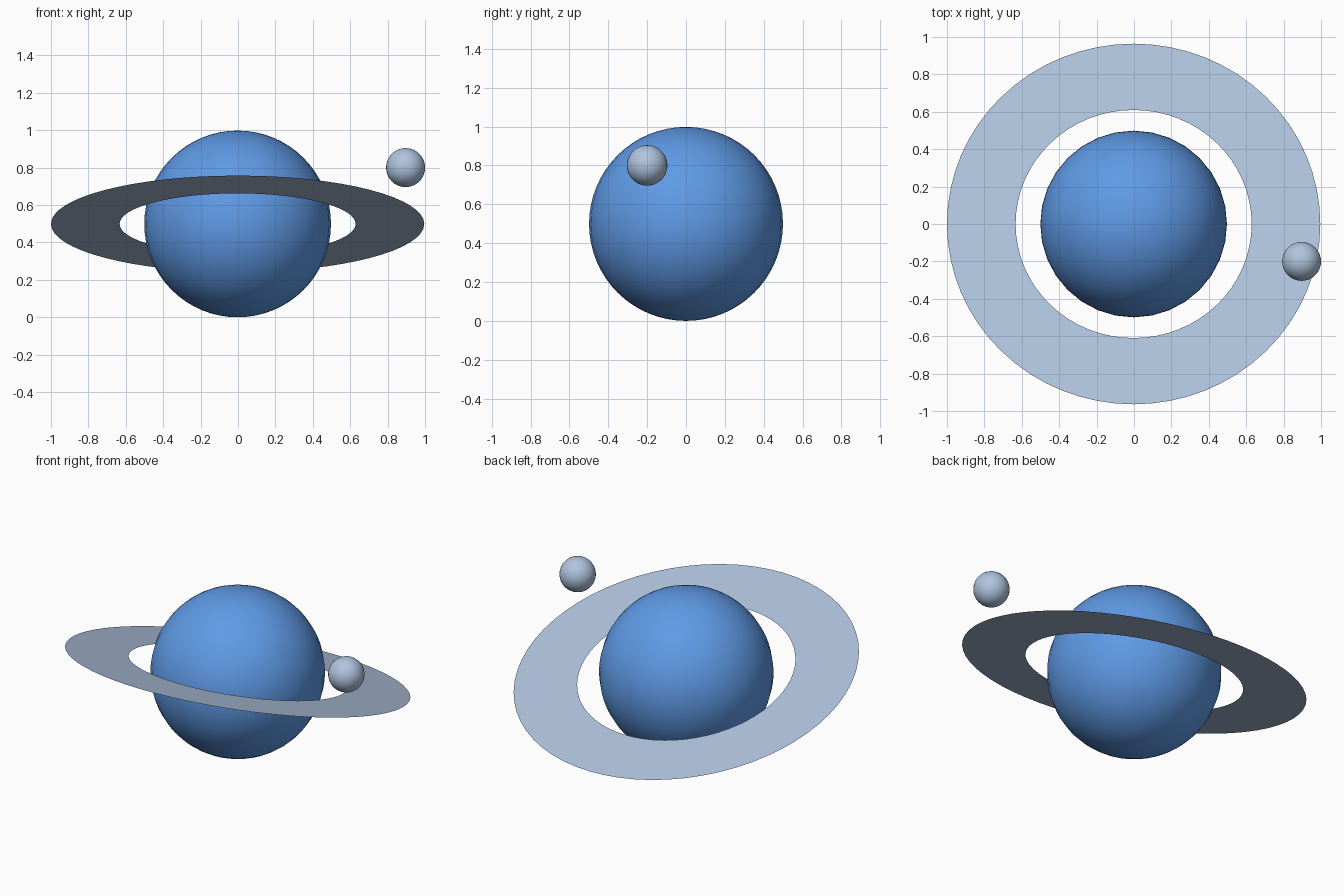
import bpy
import bmesh
from math import radians, sin, cos, tau

cube = bpy.data.objects.get("Cube")
if cube:
    bpy.data.objects.remove(cube, do_unlink=True)


def linear(c):
    c /= 255
    return c / 12.92 if c <= 0.04045 else ((c + 0.055) / 1.055) ** 2.4


def material(name, *rgb):
    mat = bpy.data.materials.new(name)
    mat.use_nodes = True
    color = (*map(linear, rgb), 1)
    mat.diffuse_color = color
    mat.node_tree.nodes["Principled BSDF"].inputs["Base Color"].default_value = color
    return mat


def sphere(name, radius, location, mat):
    bpy.ops.mesh.primitive_uv_sphere_add(
        segments=32, ring_count=32, radius=radius, location=location)
    obj = bpy.context.object
    obj.name = name
    obj.data.materials.append(mat)
    bpy.ops.object.shade_smooth()
    return obj


def flat_ring(name, inner, outer, location, tilt, mat, sides=64):
    bm = bmesh.new()
    loops = [[bm.verts.new((r * cos(tau * i / sides), r * sin(tau * i / sides), 0))
              for i in range(sides)] for r in (inner, outer)]
    for i in range(sides):
        j = (i + 1) % sides
        # counter-clockwise winding keeps the normals facing up
        bm.faces.new((loops[0][i], loops[1][i], loops[1][j], loops[0][j]))
    mesh = bpy.data.meshes.new(name)
    bm.to_mesh(mesh)
    bm.free()
    mesh.materials.append(mat)
    obj = bpy.data.objects.new(name, mesh)
    obj.location = location
    obj.rotation_euler.x = tilt
    bpy.context.collection.objects.link(obj)
    return obj


blue = material("planet blue", 95, 154, 230)
pale = material("pale steel blue", 176, 196, 222)

# Planet body, its tilted paper-thin ring, and a small moon
R = 0.499
center = (-0.002, 0, R)
sphere("planet", R, center, blue)
flat_ring("planet_ring", 0.631, 2 * R, center, radians(-15), pale)
sphere("moon", 0.104, (0.896, -0.2, 0.8), pale)
